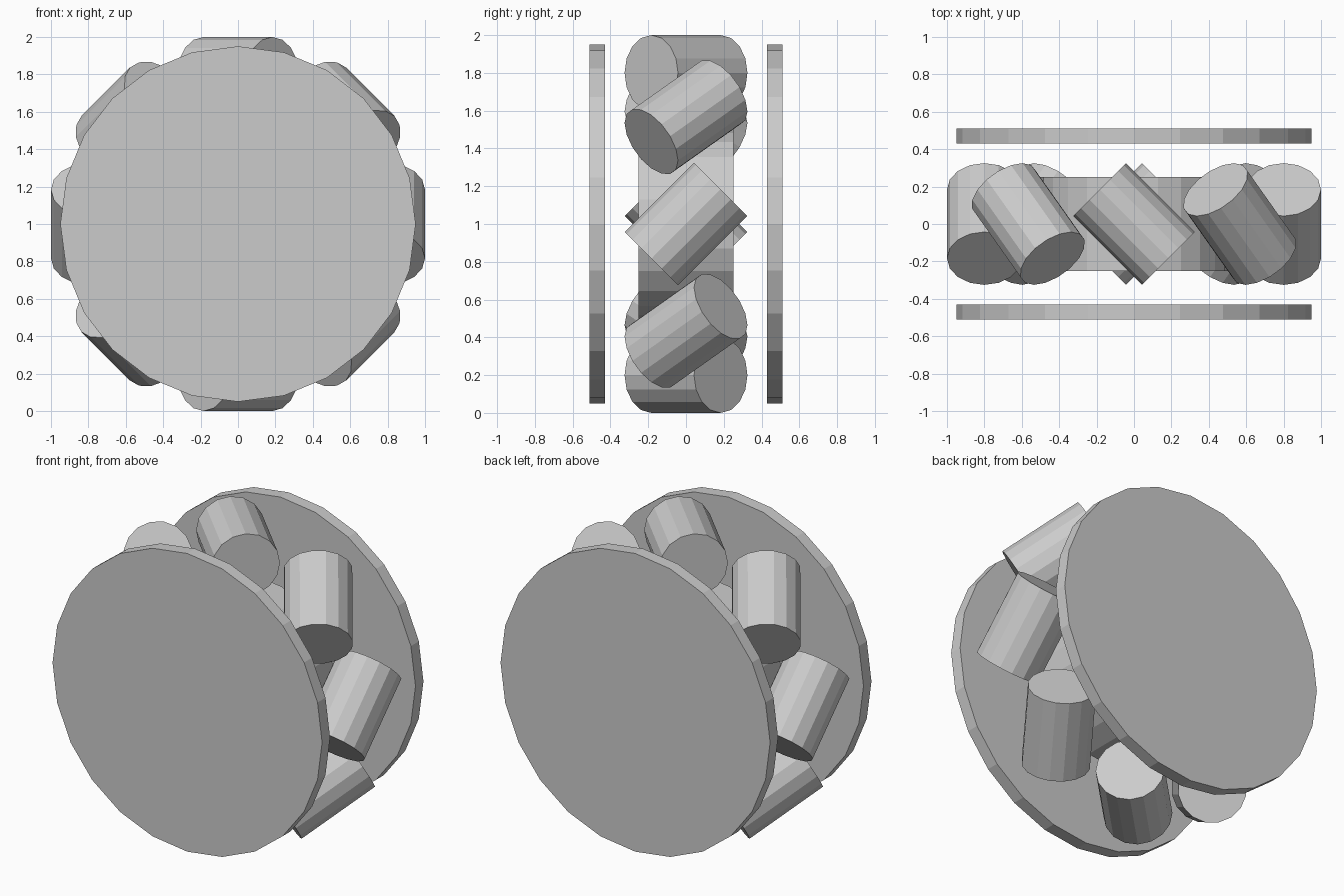
import bpy
from math import sin, cos, pi
from mathutils import Matrix, Vector

if "Cube" in bpy.data.objects:
    bpy.data.objects.remove(bpy.data.objects["Cube"])

CENTRE = Vector((0, 0, 1))
Y_AXIS = Vector((0, 1, 0))
UP = Vector((0, 0, 1))


def cylinder(name, sides, radius, length, centre, axis, radial):
    """Flat-faced cylinder along axis, with a corner pointing along radial."""
    bpy.ops.mesh.primitive_cylinder_add(vertices=sides, radius=radius, depth=length)
    ob = bpy.context.object
    ob.name = name
    side = axis.cross(radial)
    rot = Matrix((radial, side, axis)).transposed().to_4x4()
    ob.matrix_world = Matrix.Translation(centre) @ rot
    return ob


# central hub
cylinder("hub", 24, 0.5, 0.505, CENTRE, Y_AXIS, UP)

# side discs
for name, y in (("front_disc", -0.47), ("back_disc", 0.47)):
    cylinder(name, 24, 0.95, 0.08, CENTRE + Y_AXIS * y, Y_AXIS, UP)

# ring of eight rollers, each slanted 45 degrees to the wheel axis
for i in range(8):
    a = i * pi / 4
    radial = Vector((sin(a), 0, cos(a)))
    tangent = Vector((cos(a), 0, -sin(a)))
    axis = (tangent - Y_AXIS).normalized()
    cylinder(f"roller_{i + 1}", 16, 0.2, 0.52, CENTRE + radial * 0.8, axis, radial)
